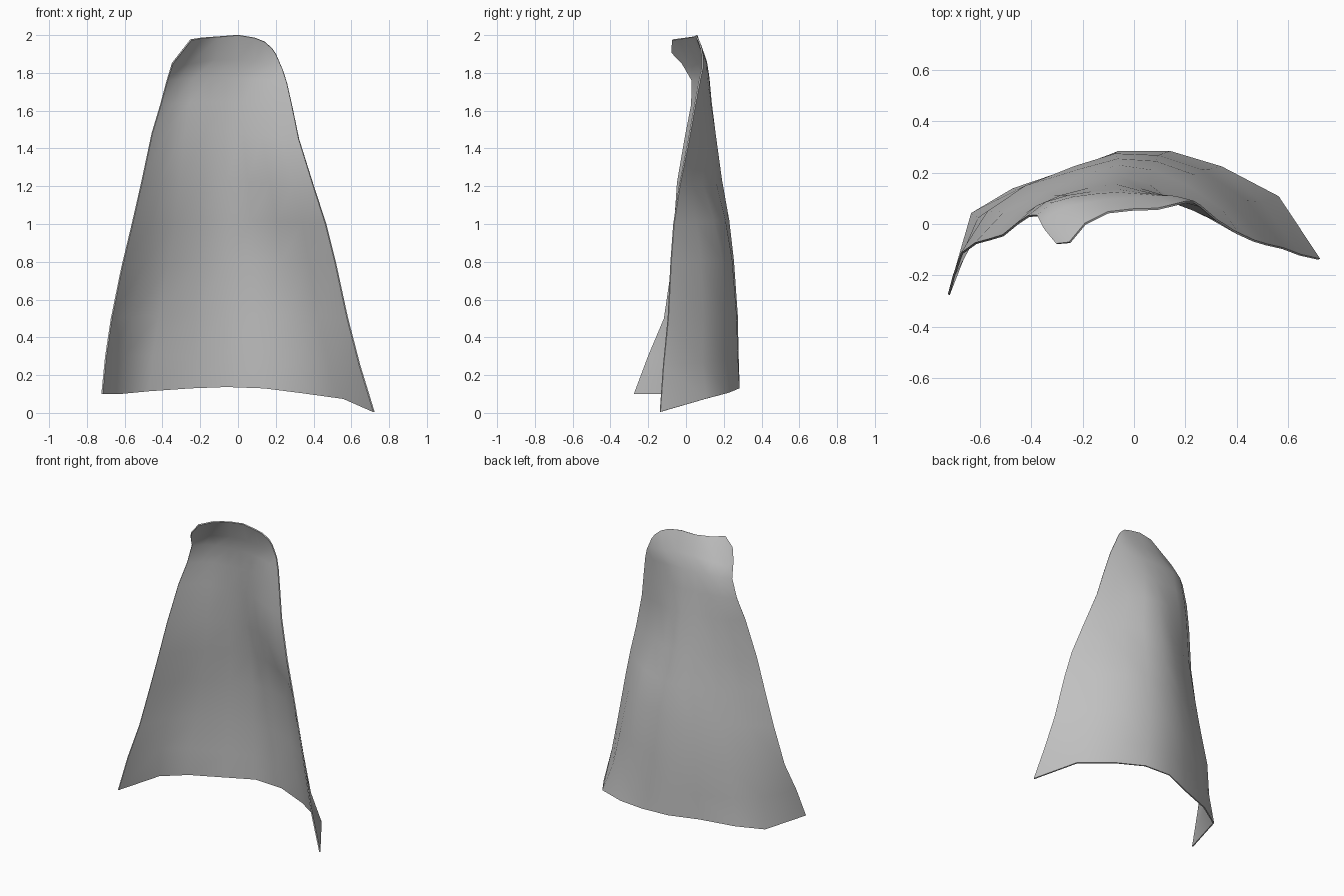
import bpy, bmesh

# cape outline rows: hem, upper back and collar (left to right)
hem = [(-.72, -.275, .10), (-.63, .04, .10), (-.47, .135, .115), (-.25, .205, .13), (-.06, .28, .137),
       (.14, .28, .13), (.34, .22, .105), (.56, .105, .075), (.72, -.137, .005)]
shoulder = [(-.347, -.02, 1.85), (-.333, .025, 1.83), (-.255, .067, 1.85), (-.12, .09, 1.87), (0, .1, 1.87),
            (.09, .107, 1.86), (.16, .105, 1.85), (.2, .095, 1.84), (.235, .085, 1.82)]
collar = [(-.30, -.077, 1.91), (-.25, -.072, 1.975), (-.19, 0, 1.985), (-.1, .045, 1.992), (0, .056, 2.0),
          (.09, .058, 1.985), (.14, .07, 1.965), (.18, .08, 1.93), (.2, .085, 1.9)]

# body rows: left x, left y, right x, right y, back y, left z, right z
body = [(-.70, -.20, .645, -.12, .275, .30, .25),
        (-.67, -.115, .58, -.095, .270, .50, .50),
        (-.615, -.075, .515, -.08, .250, .77, .80),
        (-.56, -.06, .465, -.065, .225, 1.0, 1.0),
        (-.51, -.045, .40, -.035, .187, 1.22, 1.2),
        (-.455, .00, .322, .015, .152, 1.48, 1.45),
        (-.41, .03, .287, .045, .132, 1.63, 1.62),
        (-.375, .033, .258, .07, .12, 1.76, 1.75)]
low_u = [0, .06, .17, .34, .46, .60, .74, .89, 1]
low_w = [0, .50, .70, .86, 1, 1, .86, .55, 0]
high_u = [0, .10, .22, .36, .49, .62, .75, .88, 1]
high_w = [0, .36, .65, .88, 1, .97, .81, .47, 0]
fold = [0, 0, 0, 0, 0, .15, .35, .25, 0]    # shallow crease on the right
puff = [0, .2, .14, .04, 0, 0, 0, 0, 0]     # fuller left shoulder


def lerp(a, b, t):
    return a + (b - a) * t


def body_row(lx, ly, rx, ry, back, lz, rz):
    t = min(1, max(0, (lz - .1) / .7))
    crease = max(0, 1 - abs(rz - 1.3) / .4)
    full = max(0, 1 - abs(lz - 1.72) / .4)
    row = []
    for i in range(9):
        u = lerp(low_u[i], high_u[i], t)
        w = lerp(low_w[i], high_w[i], t) - crease * fold[i] + full * puff[i]
        chord = lerp(ly, ry, u)
        row.append((lerp(lx, rx, u), chord + (back - chord) * w, lerp(lz, rz, u) + .02 * w))
    return row


rows = [hem] + [body_row(*b) for b in body] + [shoulder, collar]

# cape sheet
bm = bmesh.new()
grid = [[bm.verts.new(p) for p in row] for row in rows]
for a, b in zip(grid, grid[1:]):
    for i in range(8):
        bm.faces.new((a[i], a[i + 1], b[i + 1], b[i]))
mesh = bpy.data.meshes.new("cape")
bm.to_mesh(mesh)
bm.free()
cape = bpy.data.objects.new("cape", mesh)
bpy.context.collection.objects.link(cape)

# cloth colour
cloth = bpy.data.materials.new("grey cloth")
cloth.diffuse_color = (.54, .54, .54, 1)
mesh.materials.append(cloth)

# cloth thickness
solid = cape.modifiers.new("thickness", 'SOLIDIFY')
solid.thickness = .008
solid.offset = 0

bpy.context.view_layer.objects.active = cape
cape.select_set(True)
bpy.ops.object.modifier_apply(modifier="thickness")
bpy.ops.object.shade_smooth_by_angle(angle=1.0)
